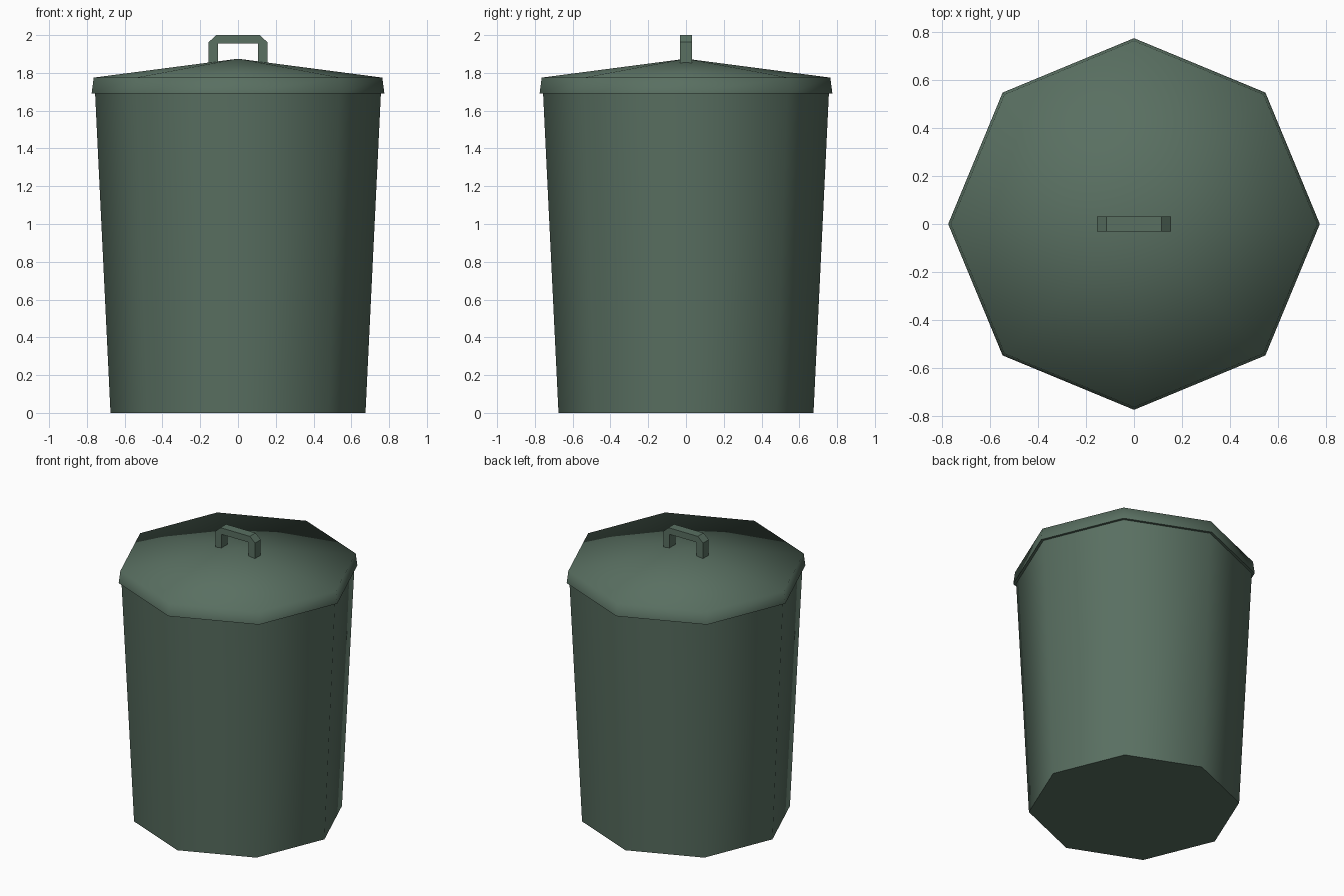
import bpy, bmesh, math

if "Cube" in bpy.data.objects:
    bpy.data.objects.remove(bpy.data.objects["Cube"])

green = bpy.data.materials.new("dark green")
green.diffuse_color = (0.10, 0.16, 0.12, 1)
green.use_nodes = True
green.node_tree.nodes["Principled BSDF"].inputs["Base Color"].default_value = green.diffuse_color


def finish(name, bm, smooth_angle=None):
    bmesh.ops.recalc_face_normals(bm, faces=bm.faces)
    mesh = bpy.data.meshes.new(name)
    bm.to_mesh(mesh)
    bm.free()
    mesh.materials.append(green)
    ob = bpy.data.objects.new(name, mesh)
    bpy.context.collection.objects.link(ob)
    if smooth_angle:
        bpy.ops.object.select_all(action='DESELECT')
        bpy.context.view_layer.objects.active = ob
        ob.select_set(True)
        bpy.ops.object.shade_smooth_by_angle(angle=math.radians(smooth_angle))
    return ob


def octagon_loft(name, profile, smooth_angle, apex=None):
    """Stack octagonal rings of (radius, z); close with a cap or an apex."""
    bm = bmesh.new()
    rings = [[bm.verts.new((r * math.cos(i * math.pi / 4),
                            r * math.sin(i * math.pi / 4), z)) for i in range(8)]
             for r, z in profile]
    for low, high in zip(rings, rings[1:]):
        for i in range(8):
            j = (i + 1) % 8
            bm.faces.new((low[i], low[j], high[j], high[i]))
    bm.faces.new(rings[0][::-1])
    if apex is None:
        bm.faces.new(rings[-1])
    else:
        tip = bm.verts.new((0, 0, apex))
        for i in range(8):
            bm.faces.new((rings[-1][i], rings[-1][(i + 1) % 8], tip))
    return finish(name, bm, smooth_angle)


# Tapered bin body
octagon_loft("bin_body", [(0.675, 0), (0.757, 1.70)], 60)

# Overhanging lid with a shallow cone top
octagon_loft("lid", [(0.775, 1.69), (0.764, 1.775)], 80, apex=1.875)

# Handle: chamfered arch swept between matching outer and inner outlines
half_outer = [(-0.155, 1.84), (-0.155, 1.963), (-0.115, 2.0)]
half_inner = [(-0.105, 1.84), (-0.105, 1.955), (-0.105, 1.955)]
outer = half_outer + [(-x, z) for x, z in reversed(half_outer)]
inner = half_inner + [(-x, z) for x, z in reversed(half_inner)]
bm = bmesh.new()
sections = [[bm.verts.new((x, y, z)) for (x, z), y in
             ((o, -0.032), (o, 0.032), (n, 0.032), (n, -0.032))]
            for o, n in zip(outer, inner)]
for a, b in zip(sections, sections[1:]):
    for i in range(4):
        j = (i + 1) % 4
        bm.faces.new((a[i], a[j], b[j], b[i]))
bm.faces.new(sections[0][::-1])
bm.faces.new(sections[-1])
bmesh.ops.remove_doubles(bm, verts=bm.verts, dist=0.0005)
finish("lid_handle", bm)
